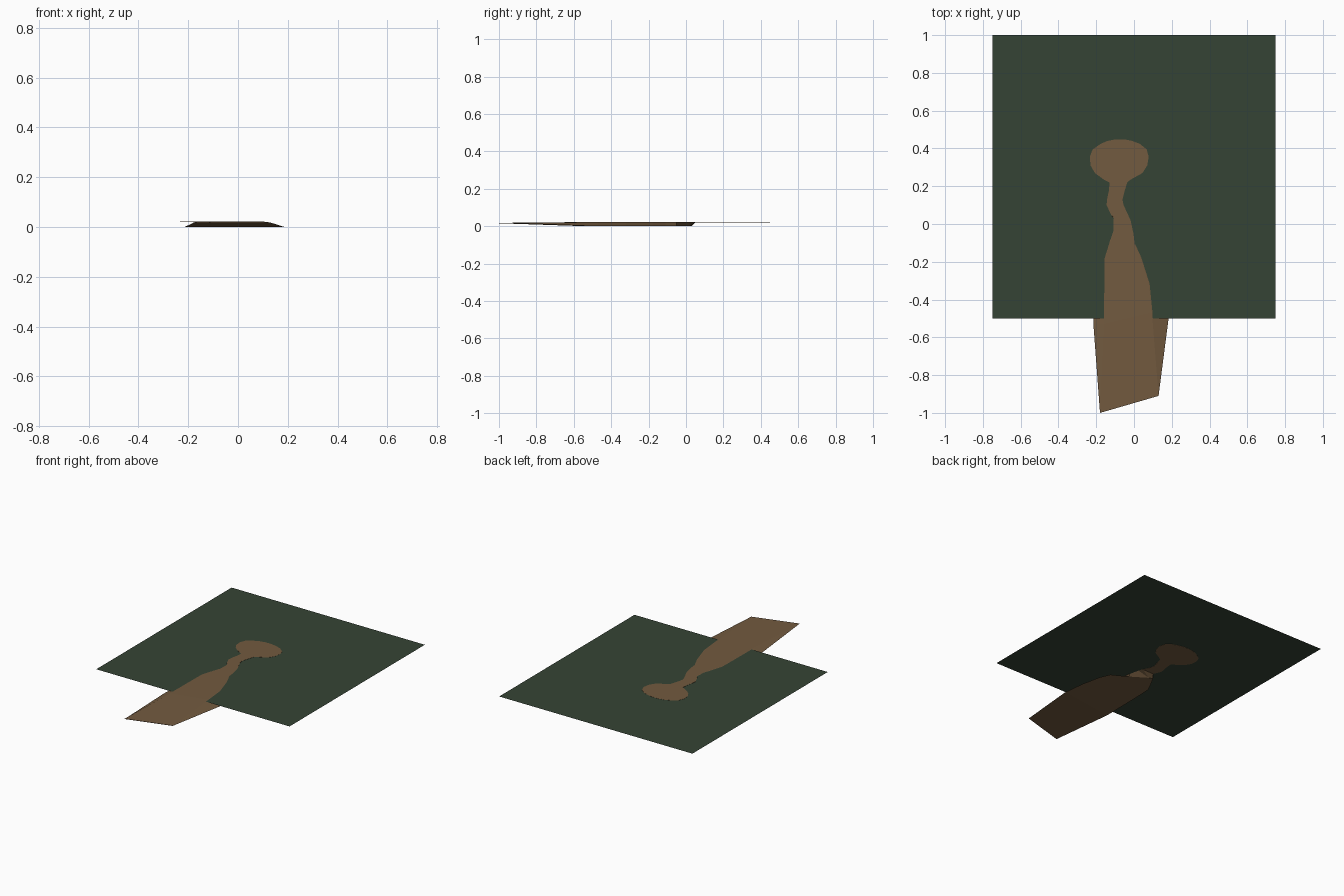
import bpy, bmesh

if "Cube" in bpy.data.objects:
    bpy.data.objects.remove(bpy.data.objects["Cube"])


def material(name, rgb):
    m = bpy.data.materials.new(name)
    m.diffuse_color = (*rgb, 1)
    m.use_nodes = True
    m.node_tree.nodes["Principled BSDF"].inputs["Base Color"].default_value = m.diffuse_color
    return m


def add_object(name, bm, mat):
    mesh = bpy.data.meshes.new(name)
    bmesh.ops.recalc_face_normals(bm, faces=bm.faces)
    bm.to_mesh(mesh)
    bm.free()
    mesh.materials.append(mat)
    ob = bpy.data.objects.new(name, mesh)
    bpy.context.collection.objects.link(ob)


GROUND, TOP, UNDER = 0.0217, 0.0225, 0.0209

# flat square of grass
bm = bmesh.new()
bm.faces.new([bm.verts.new((x, y, GROUND)) for x, y in
              ((-.75, -.5), (.75, -.5), (.75, 1), (-.75, 1))])
add_object("grass_ground", bm, material("grass", (0.036, 0.057, 0.035)))

# mound under the path: left y, right y, top left/right x, bottom left/right x, bottom z, top z
rows = [
    (-1.0, -.91, -.18, .13, -.18, .13, .016, .018),
    (-.53, -.47, -.157, .095, -.215, .187, 0, TOP),
    (-.32, -.32, -.155, .08, -.213, .17, 0, TOP),
    (-.18, -.18, -.153, .036, -.21, .14, 0, TOP),
    (-.10, -.11, -.128, .004, -.205, .11, 0, TOP),
    (-.04, -.05, -.107, -.003, -.175, -.001, 0, TOP),
    (.03, .02, -.105, -.018, -.137, -.11, 0, TOP),
]
# thin upper path widening into a rounded clearing: y, left x, right x
for y, l, r in [(.05, -.122, -.032), (.10, -.145, -.055), (.13, -.143, -.061),
                (.18, -.132, -.048), (.22, -.13, -.036), (.235, -.16, -.018),
                (.27, -.207, .045), (.31, -.23, .07), (.355, -.234, .078),
                (.395, -.219, .067), (.425, -.175, .03), (.44, -.14, -.01),
                (.448, -.1, -.05)]:
    rows.append((y, y, l, r, l, r, UNDER, TOP))

bm = bmesh.new()
rings = []
for yl, yr, tl, tr, bl, br, zb, zt in rows:
    rings.append([bm.verts.new(p) for p in
                  ((tl, yl, zt), (tr, yr, zt), (br, yr, zb), (bl, yl, zb))])
for a, b in zip(rings, rings[1:]):
    for i in range(4):
        j = (i + 1) % 4
        bm.faces.new((a[i], a[j], b[j], b[i]))
bm.faces.new(rings[0])
bm.faces.new(rings[-1])
add_object("dirt_path", bm, material("dirt", (0.17, 0.103, 0.05)))
